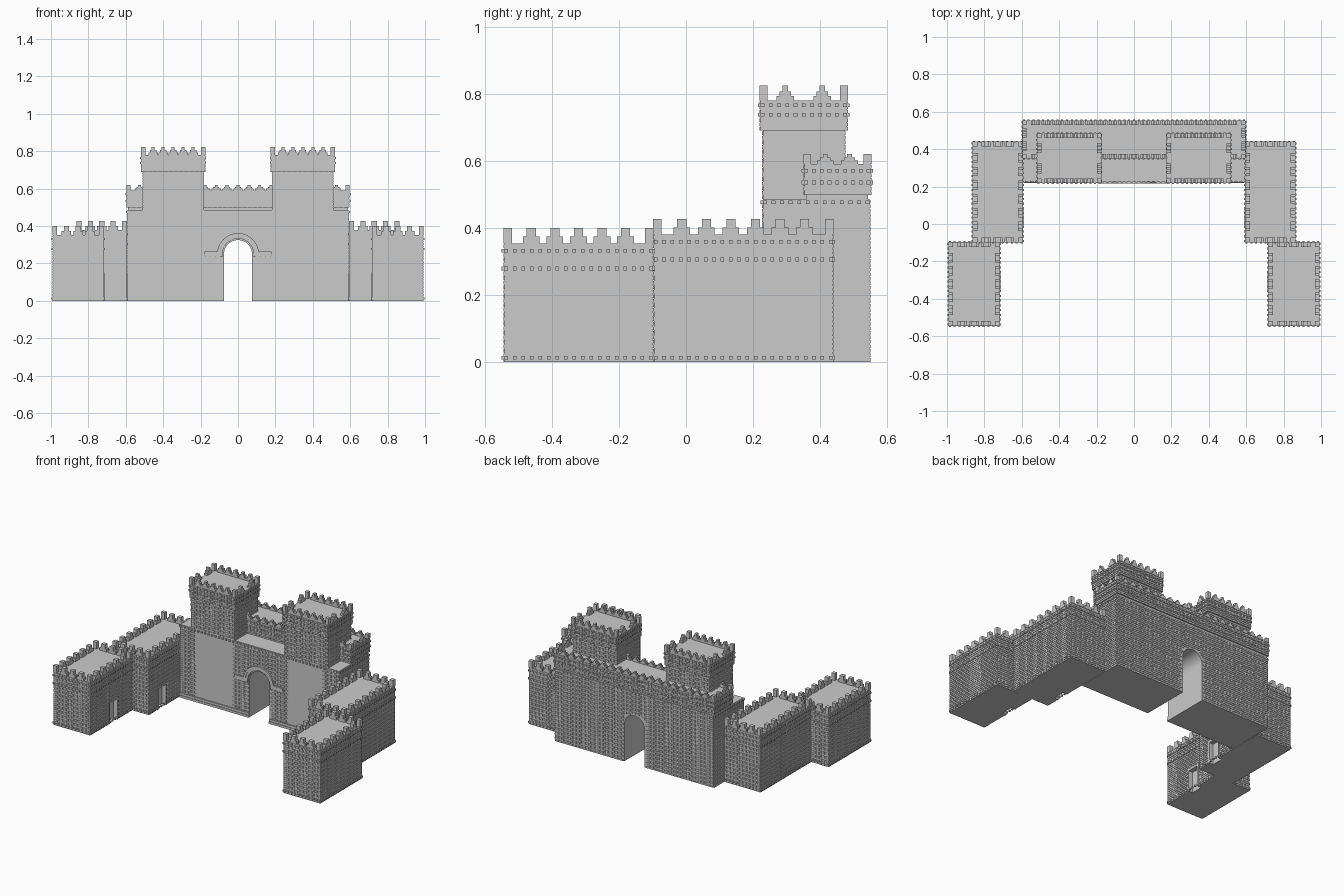
import bpy, bmesh, math
from mathutils import Vector

if "Cube" in bpy.data.objects:
    bpy.data.objects.remove(bpy.data.objects["Cube"])

stone = bpy.data.materials.new("grey_stone")
stone.use_nodes = True
GREY = (0.6, 0.6, 0.6, 1)
stone.diffuse_color = GREY
stone.node_tree.nodes["Principled BSDF"].inputs["Base Color"].default_value = GREY

RELIEF = 0.003           # how far the bricks stand out
ARCH_R, SPRING = 0.075, 0.25


def box(bm, x0, x1, y0, y1, z0, z1):
    v = [bm.verts.new((x, y, z)) for z in (z0, z1)
         for x, y in ((x0, y0), (x1, y0), (x1, y1), (x0, y1))]
    bm.faces.new(v[3::-1])
    bm.faces.new(v[4:])
    for i in range(4):
        j = (i + 1) % 4
        bm.faces.new((v[i], v[j], v[j + 4], v[i + 4]))


def finish(name, bm, mirror=False):
    mesh = bpy.data.meshes.new(name)
    bm.to_mesh(mesh)
    bm.free()
    mesh.materials.append(stone)
    obj = bpy.data.objects.new(name, mesh)
    bpy.context.collection.objects.link(obj)
    if mirror:
        obj.modifiers.new("Mirror", 'MIRROR').use_mirror_merge = False
    return obj


def sides(fp):
    """Start corner, direction, length and outward normal of each side."""
    x0, x1, y0, y1 = fp
    return {"front": (Vector((x0, y0, 0)), Vector((1, 0, 0)), x1 - x0, Vector((0, -1, 0))),
            "right": (Vector((x1, y0, 0)), Vector((0, 1, 0)), y1 - y0, Vector((1, 0, 0))),
            "back": (Vector((x1, y1, 0)), Vector((-1, 0, 0)), x1 - x0, Vector((0, 1, 0))),
            "left": (Vector((x0, y1, 0)), Vector((0, -1, 0)), y1 - y0, Vector((-1, 0, 0)))}


def bricks(bm, fp, z0, z1, which=("front", "right", "back", "left"), skip=None):
    """Running-bond bricks in low relief around a footprint."""
    course, length, joint = 0.0135, 0.027, 0.0028
    rows = round((z1 - z0) / course)
    course = (z1 - z0) / rows
    for side in which:
        start, along, width, out = sides(fp)[side]
        n = round(width / length)
        step = width / n
        for r in range(rows):
            za, zb = z0 + r * course, z0 + (r + 1) * course - joint
            shift = 0.5 * (r % 2)
            for i in range(n + r % 2):
                a = max(0, (i - shift) * step)
                b = min(width, (i + 1 - shift) * step - joint)
                mid = start + along * (a + b) / 2
                if skip and skip(side, mid, (za + zb) / 2):
                    continue
                ring = [start + along * u + Vector((0, 0, z))
                        for u, z in ((a, za), (b, za), (b, zb), (a, zb))]
                lo = [bm.verts.new(p) for p in ring]
                hi = [bm.verts.new(p + out * RELIEF) for p in ring]
                bm.faces.new(hi)
                for k in range(4):
                    m = (k + 1) % 4
                    bm.faces.new((lo[k], lo[m], hi[m], hi[k]))


def dentils(bm, fp, z, which=("front", "right", "back", "left"), size=0.011):
    """Row of small projecting blocks."""
    for side in which:
        start, along, width, out = sides(fp)[side]
        n = round(width / 0.026)
        for i in range(n + 1):
            c = start + along * (size / 2 + (width - size) * i / n)
            p = c - along * size / 2 - out * 0.002
            q = c + along * size / 2 + out * 0.008
            box(bm, min(p.x, q.x), max(p.x, q.x), min(p.y, q.y), max(p.y, q.y),
                z - size / 2, z + size / 2)


def merlons(bm, fp, z, steps, nx, ys, thick=0.026):
    """Stepped merlons round a roof; steps are (half width, height)."""
    x0, x1, y0, y1 = fp
    top = steps[-1][1]
    for xa in (x0, x1 - thick):
        for ya in (y0, y1 - thick):
            box(bm, xa, xa + thick, ya, ya + thick, z, z + top)
    h = thick / 2
    base = z
    for half, height in steps:
        for i in range(1, nx):
            c = x0 + h + (x1 - x0 - thick) * i / nx
            for ya in (y0, y1 - thick):
                box(bm, c - half, c + half, ya, ya + thick, base, z + height)
        for f in ys:
            c = y0 + h + (y1 - y0 - thick) * f
            for xa in (x0, x1 - thick):
                box(bm, xa, xa + thick, c - half, c + half, base, z + height)
        base = z + height


def grow(fp, d):
    return (fp[0] - d, fp[1] + d, fp[2] - d, fp[3] + d)


def even(n):
    return [i / n for i in range(1, n)]


# Side wings with a recessed doorway on the courtyard side
def wing(name, fp, roof, door_y, ny):
    half, head = 0.04, 0.14
    bm = bmesh.new()
    box(bm, *fp, 0, roof)
    body = finish(name + "_body", bm)
    bm = bmesh.new()
    box(bm, fp[0] - 0.05, fp[0] + 0.025, door_y - half, door_y + half, -0.05, head)
    cutter = finish(name + "_cutter", bm)
    cutter.hide_render = True
    cut = body.modifiers.new("Doorway", 'BOOLEAN')
    cut.object, cut.operation, cut.solver = cutter, 'DIFFERENCE', 'EXACT'
    bpy.context.view_layer.objects.active = body
    bpy.ops.object.modifier_apply(modifier="Doorway")
    bpy.data.objects.remove(cutter)
    body.modifiers.new("Mirror", 'MIRROR').use_mirror_merge = False

    bm = bmesh.new()
    bricks(bm, fp, 0, roof, skip=lambda s, p, z: s == "left" and z < head + 0.01
           and abs(p.y - door_y) < half + 0.014)
    finish(name + "_bricks", bm, True)

    bm = bmesh.new()
    for z in (0.012, roof - 0.075, roof - 0.022):
        dentils(bm, fp, z)
    finish(name + "_dentils", bm, True)

    bm = bmesh.new()
    merlons(bm, grow(fp, RELIEF), roof, [(0.025, 0.02), (0.0135, 0.046)], 4, even(ny))
    finish(name + "_merlons", bm, True)

    bm = bmesh.new()      # door surround
    x0, x1 = fp[0] - 0.006, fp[0] + 0.001
    for s in (-1, 1):
        a, b = sorted((door_y + s * half, door_y + s * (half + 0.012)))
        box(bm, x0, x1, a, b, 0, head)
    box(bm, x0, x1, door_y - half - 0.012, door_y + half + 0.012, head, head + 0.012)
    finish(name + "_door_surround", bm, True)


wing("inner_wing", (0.597, 0.86, -0.096, 0.437), 0.38, 0.04, 7)
wing("outer_wing", (0.72, 0.99, -0.542, -0.1), 0.353, -0.3, 6)

# Gatehouse block pierced by an arched passage
gate = (-0.59, 0.59, 0.23, 0.547)
GATE_TOP = 0.485
arc = [(ARCH_R * math.cos(a), SPRING + ARCH_R * math.sin(a))
       for a in (math.pi * (1 - i / 24) for i in range(25))]
profile = [(-0.59, 0), (-ARCH_R, 0)] + arc + [(ARCH_R, 0), (0.59, 0),
                                              (0.59, GATE_TOP), (-0.59, GATE_TOP)]
bm = bmesh.new()
front = bm.faces.new([bm.verts.new((x, gate[2], z)) for x, z in profile])
grown = bmesh.ops.extrude_face_region(bm, geom=[front], use_keep_orig=True)
bmesh.ops.translate(bm, vec=(0, gate[3] - gate[2], 0),
                    verts=[g for g in grown["geom"] if isinstance(g, bmesh.types.BMVert)])
bmesh.ops.recalc_face_normals(bm, faces=bm.faces)
finish("gatehouse_body", bm)


def gate_gaps(side, p, z):
    """Leave the arch and the two plain front panels free of bricks."""
    if side not in ("front", "back"):
        return False
    x, margin = abs(p.x), 0.014
    if x < ARCH_R + margin and z < SPRING or math.hypot(x, z - SPRING) < ARCH_R + margin:
        return True
    return side == "front" and 0.2 < x < 0.48


bm = bmesh.new()
bricks(bm, gate, 0, GATE_TOP, skip=gate_gaps)
finish("gatehouse_bricks", bm)

# Ledge dentils, stepped plinth
bm = bmesh.new()
dentils(bm, gate, 0.476, ("front", "left", "right"))
finish("gatehouse_dentils", bm)
bm = bmesh.new()
box(bm, ARCH_R, 0.59, 0.219, 0.235, 0, 0.015)
box(bm, ARCH_R, 0.59, 0.223, 0.235, 0.015, 0.03)
finish("gatehouse_plinth", bm, True)

# Moulding round the arch, with short level returns
bm = bmesh.new()
for inner, outer, y in ((0.083, 0.098, 0.221), (0.098, 0.112, 0.217)):
    lift = inner - 0.098
    path = [(0.18, SPRING + lift, SPRING + lift + outer - inner)]
    rows = []
    for i in range(25):
        a = math.pi * i / 24
        rows.append([bm.verts.new((r * math.cos(a), yy, SPRING + r * math.sin(a)))
                     for r, yy in ((inner, 0.232), (inner, y), (outer, y), (outer, 0.232))])
    for p, q in zip(rows, rows[1:]):
        for k in range(3):
            bm.faces.new((p[k], p[k + 1], q[k + 1], q[k]))
    for s in (-1, 1):
        a, b = sorted((s * inner, s * 0.18))
        box(bm, a, b, y, 0.232, path[0][1], path[0][2])
bmesh.ops.recalc_face_normals(bm, faces=bm.faces)
finish("arch_moulding", bm)

# Raised rear parapet and twin towers share the same crown
def crown(name, shaft, z0, flare, roof, rows, steps, nx, ys, mirror):
    wide = grow(shaft, 0.007)
    bm = bmesh.new()
    box(bm, *shaft, z0, flare)
    box(bm, *wide, flare, roof)
    finish(name + "_body", bm, mirror)
    bm = bmesh.new()
    if flare - z0 > 0.03:
        bricks(bm, shaft, z0, flare)
    bricks(bm, wide, flare, roof)
    finish(name + "_bricks", bm, mirror)
    bm = bmesh.new()
    for z in rows:
        dentils(bm, wide, z)
    finish(name + "_dentils", bm, mirror)
    bm = bmesh.new()
    merlons(bm, grow(wide, RELIEF), roof, steps, nx, ys, 0.023)
    finish(name + "_merlons", bm, mirror)


crown("rear_parapet", (-0.587, 0.587, 0.36, 0.543), GATE_TOP, 0.498, 0.59, (0.535, 0.57),
      [(0.025, 0.01), (0.016, 0.02), (0.007, 0.03)], 20, [0.3, 0.7], False)
crown("tower", (0.185, 0.508, 0.23, 0.473), GATE_TOP, 0.69, 0.78, (0.737, 0.765),
      [(0.026, 0.013), (0.017, 0.027), (0.008, 0.044)], 6, [0.27, 0.73], True)
